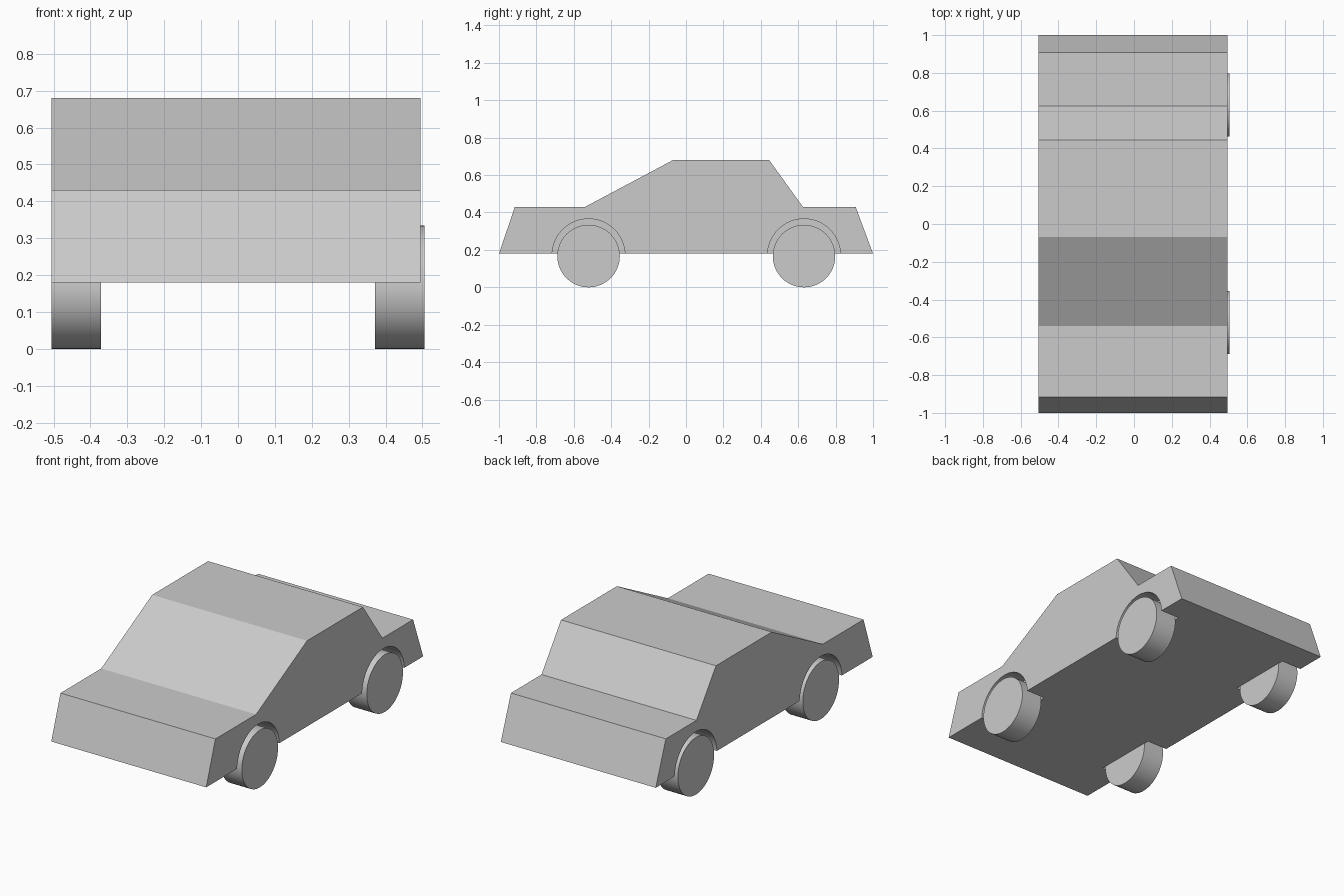
import bpy
import bmesh
from math import pi, radians

cube = bpy.data.objects.get("Cube")
if cube:
    bpy.data.objects.remove(cube, do_unlink=True)

grey = bpy.data.materials.new("plain grey")
grey.use_nodes = True
grey.diffuse_color = (0.6, 0.6, 0.6, 1)
grey.node_tree.nodes["Principled BSDF"].inputs["Base Color"].default_value = (0.6, 0.6, 0.6, 1)

LEFT, RIGHT = 0.495, -0.505       # body sides
AXLES = {"front": -0.521, "rear": 0.631}
HUB_Z = 0.167


def disc(name, radius, x0, x1, y, z):
    """Cylinder lying along x between x0 and x1."""
    bpy.ops.mesh.primitive_cylinder_add(
        vertices=64, radius=radius, depth=abs(x1 - x0),
        location=((x0 + x1) / 2, y, z), rotation=(0, pi / 2, 0))
    ob = bpy.context.object
    ob.name = name
    ob.data.materials.append(grey)
    return ob


# Body: side profile extruded across the width
profile = [(-1, 0.18), (1, 0.18), (0.907, 0.43), (0.625, 0.43),
           (0.445, 0.68), (-0.07, 0.68), (-0.54, 0.43), (-0.915, 0.43)]
bm = bmesh.new()
side = bm.faces.new([bm.verts.new((RIGHT, y, z)) for y, z in profile])
swept = bmesh.ops.extrude_face_region(bm, geom=[side])["geom"]
bmesh.ops.translate(bm, vec=(LEFT - RIGHT, 0, 0),
                    verts=[v for v in swept if isinstance(v, bmesh.types.BMVert)])
bmesh.ops.recalc_face_normals(bm, faces=bm.faces)
mesh = bpy.data.meshes.new("body")
bm.to_mesh(mesh)
bm.free()
mesh.materials.append(grey)
body = bpy.data.objects.new("body", mesh)
bpy.context.collection.objects.link(body)

# Wheel arches cut into the body, then a wheel in each
for end, y in AXLES.items():
    for hand, s in (("left", 1), ("right", -1)):
        cutter = disc("arch_cutter", 0.195, s * 0.373, s * 0.6, y, 0.171)
        cutter.hide_render = True
        cut = body.modifiers.new("arch", "BOOLEAN")
        cut.operation = "DIFFERENCE"
        cut.solver = "EXACT"
        cut.object = cutter
        bpy.context.view_layer.objects.active = body
        bpy.ops.object.modifier_apply(modifier=cut.name)
        bpy.data.objects.remove(cutter, do_unlink=True)

        disc(f"{end}_{hand}_wheel", 0.167, s * 0.372, s * 0.506, y, HUB_Z)
        bpy.ops.object.shade_smooth_by_angle(angle=radians(30))
